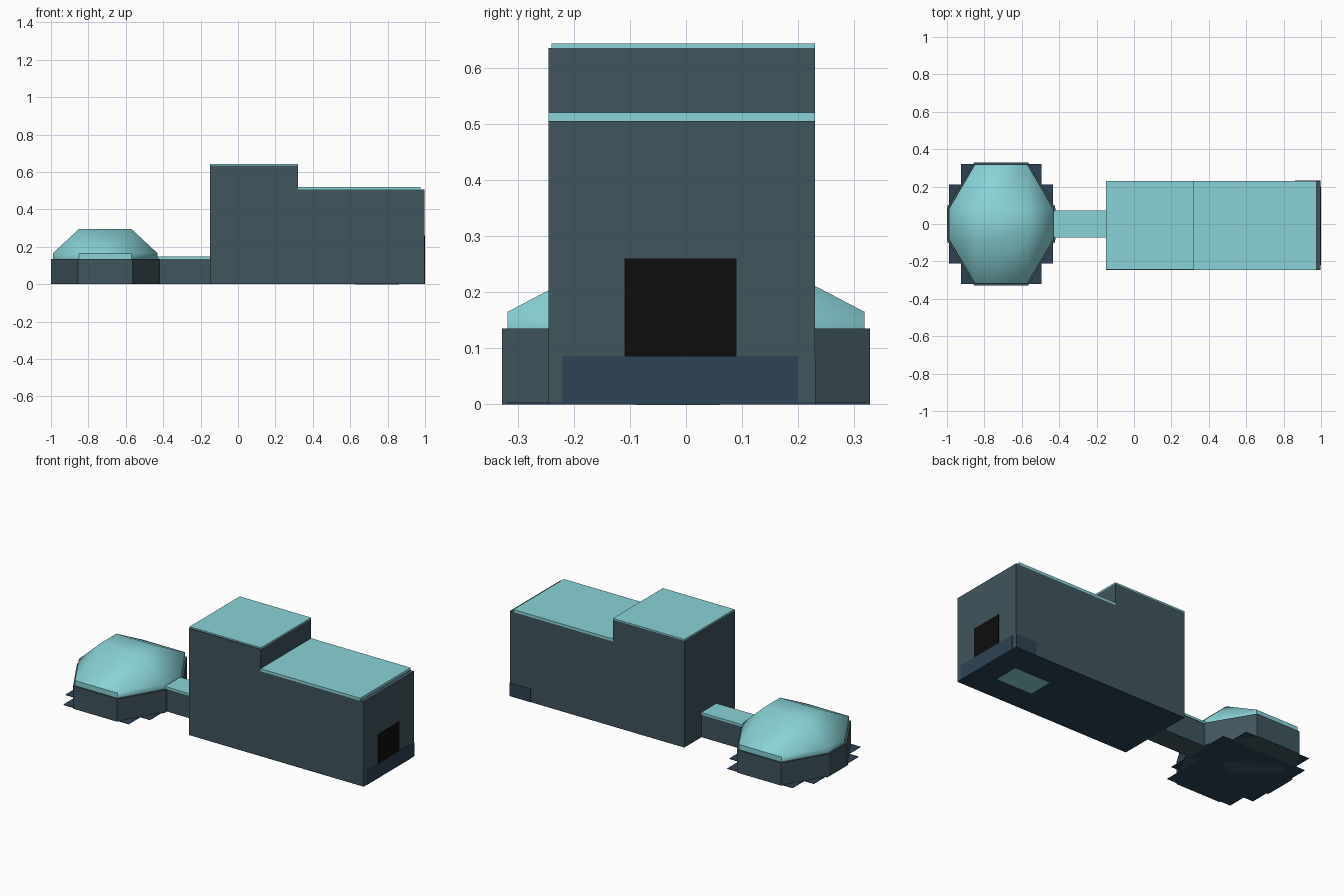
import bpy, bmesh, math

if "Cube" in bpy.data.objects:
    bpy.data.objects.remove(bpy.data.objects["Cube"])

def material(name, rgb):
    m = bpy.data.materials.new(name)
    m.diffuse_color = (*rgb, 1)
    m.use_nodes = True
    m.node_tree.nodes["Principled BSDF"].inputs["Base Color"].default_value = m.diffuse_color
    return m

SLATE = material("slate_wall", (0.05, 0.09, 0.108))
TEAL = material("teal_roof", (0.25, 0.65, 0.68))
BLUE = material("blue_floor", (0.026, 0.054, 0.089))
BLACK = material("black_door", (0.004, 0.004, 0.004))

def finish(bm, name, mat):
    bmesh.ops.recalc_face_normals(bm, faces=bm.faces)
    me = bpy.data.meshes.new(name)
    bm.to_mesh(me)
    bm.free()
    ob = bpy.data.objects.new(name, me)
    bpy.context.collection.objects.link(ob)
    me.materials.append(mat)
    return ob

def box(name, mat, x, y, z):
    bm = bmesh.new()
    bmesh.ops.create_cube(bm, size=1)
    for v in bm.verts:
        for i, (lo, hi) in enumerate((x, y, z)):
            v.co[i] = hi if v.co[i] > 0 else lo
    return finish(bm, name, mat)

def prism(name, mat, outline, z0, z1):
    bm = bmesh.new()
    f = bm.faces.new([bm.verts.new((x, y, z0)) for x, y in outline])
    top = bmesh.ops.extrude_face_region(bm, geom=[f])["geom"]
    if f.is_valid is False or len(bm.faces) == len(outline) + 1:
        bm.faces.new([v for v in bm.verts if v not in top][:len(outline)])
    for v in top:
        if isinstance(v, bmesh.types.BMVert):
            v.co.z = z1
    return finish(bm, name, mat)

# Main building: stepped side profile extruded across the depth
bm = bmesh.new()
profile = [(-0.15, 0.004), (0.998, 0.004), (0.998, 0.505), (0.32, 0.505),
           (0.32, 0.635), (-0.15, 0.635)]
sides = [[bm.verts.new((x, y, z)) for x, z in profile] for y in (-0.245, 0.23)]
for s in sides:
    bm.faces.new(s)
for i in range(len(profile)):
    j = (i + 1) % len(profile)
    bm.faces.new((sides[0][i], sides[0][j], sides[1][j], sides[1][i]))
finish(bm, "building_walls", SLATE)
box("building_floor", BLUE, (-0.15, 0.998), (-0.245, 0.23), (0, 0.004))
box("high_roof", TEAL, (-0.15, 0.32), (-0.24, 0.23), (0.635, 0.643))
box("low_roof", TEAL, (0.30, 0.975), (-0.245, 0.23), (0.505, 0.52))

# Entrance end: door, blue sill, sill return on the back, floor hatch
box("door", BLACK, (0.99, 1.0), (-0.11, 0.09), (0.085, 0.26))
box("door_sill", BLUE, (0.98, 1.0), (-0.22, 0.20), (0, 0.085))
box("sill_return", BLUE, (0.86, 0.998), (0.20, 0.232), (0, 0.08))
box("floor_hatch", TEAL, (0.625, 0.86), (-0.09, 0.06), (-0.001, 0.004))

# Passage between building and dome
box("passage_walls", SLATE, (-0.44, -0.15), (-0.068, 0.068), (0, 0.135))
box("passage_roof", TEAL, (-0.44, -0.15), (-0.072, 0.072), (0.135, 0.148))

# Eight-sided domed hut
CX, CY = -0.71, 0.0

def octagon(ax, ay, bx, by):
    return [(CX + x, CY + y) for x, y in
            ((ax, -ay), (bx, -by), (bx, by), (ax, ay),
             (-ax, ay), (-bx, by), (-bx, -by), (-ax, -ay))]

prism("dome_walls", SLATE, octagon(0.145, 0.328, 0.29, 0.085), 0.0, 0.135)

# Dome roof: vertical eave band, then slopes up to a flat rectangle
bm = bmesh.new()
outline = octagon(0.14, 0.318, 0.28, 0.08)
low = [bm.verts.new((x, y, 0.133)) for x, y in outline]
eave = [bm.verts.new((x, y, 0.165)) for x, y in outline]
cap = [bm.verts.new((CX + x, CY + y, 0.295)) for x, y in
       ((0.14, -0.07), (0.14, 0.07), (-0.14, 0.07), (-0.14, -0.07))]
bm.faces.new(low)
bm.faces.new(cap)
for i in range(8):
    j = (i + 1) % 8
    bm.faces.new((low[i], low[j], eave[j], eave[i]))
for k in range(4):
    a, b, c = 2 * k, 2 * k + 1, (2 * k + 2) % 8
    bm.faces.new((eave[a], eave[b], cap[k]))
    bm.faces.new((eave[b], eave[c], cap[(k + 1) % 4], cap[k]))
dome = finish(bm, "dome_roof", TEAL)
bpy.context.view_layer.objects.active = dome
dome.select_set(True)
bpy.ops.object.shade_smooth_by_angle(angle=math.radians(45))

# Stepped floor plates poking out under the dome
for n, (hx, hy) in enumerate(((0.215, 0.32), (0.278, 0.21), (0.288, 0.10))):
    box(f"dome_floor_plate_{n + 1}", BLUE, (CX - hx, CX + hx),
        (CY - hy, CY + hy), (0, 0.003 + 0.0005 * n))
